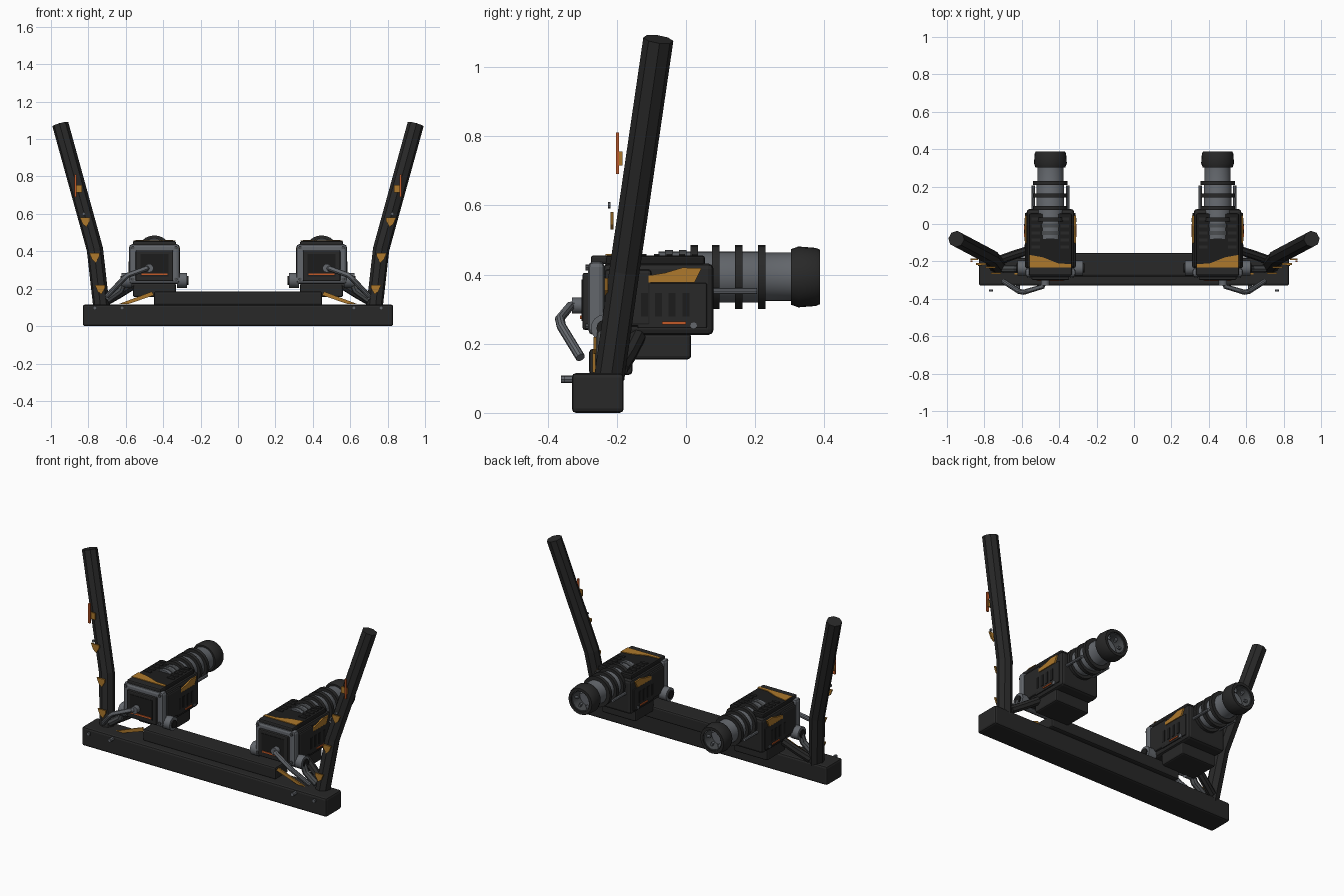
import bpy, bmesh, math
from mathutils import Vector

if "Cube" in bpy.data.objects:
    bpy.data.objects.remove(bpy.data.objects["Cube"])


def material(name, r, g, b):
    m = bpy.data.materials.new(name)
    m.use_nodes = True
    m.diffuse_color = (r, g, b, 1)
    m.node_tree.nodes["Principled BSDF"].inputs["Base Color"].default_value = (r, g, b, 1)
    return m


CHARCOAL = material("charcoal", .021, .021, .021)
BLACK = material("black", .012, .012, .012)
STEEL = material("steel", .125, .135, .15)
DARK_STEEL = material("dark steel", .07, .075, .08)
GOLD = material("gold", .42, .19, .025)
ORANGE = material("orange", .55, .1, .02)


def finish(name, bm, mat, smooth=False):
    bmesh.ops.recalc_face_normals(bm, faces=bm.faces)
    me = bpy.data.meshes.new(name)
    bm.to_mesh(me)
    bm.free()
    me.materials.append(mat)
    ob = bpy.data.objects.new(name, me)
    bpy.context.collection.objects.link(ob)
    if smooth:
        bpy.ops.object.select_all(action='DESELECT')
        ob.select_set(True)
        bpy.context.view_layer.objects.active = ob
        bpy.ops.object.shade_smooth_by_angle(angle=math.radians(35))
    return ob


def box(name, x, y, z, mat, bevel=0):
    """Box from (min, max) ranges on each axis."""
    bm = bmesh.new()
    bmesh.ops.create_cube(bm, size=1)
    for v in bm.verts:
        v.co = [(r[0] + r[1]) / 2 + c * abs(r[1] - r[0]) for r, c in zip((x, y, z), v.co)]
    if bevel:
        bmesh.ops.bevel(bm, geom=bm.edges[:], offset=bevel, segments=2, profile=.5, affect='EDGES')
    return finish(name, bm, mat)


def rod(name, a, b, r, mat, sides=12):
    a, b = Vector(a), Vector(b)
    bm = bmesh.new()
    bmesh.ops.create_cone(bm, cap_ends=True, segments=sides, radius1=r, radius2=r, depth=(b - a).length)
    q = (b - a).to_track_quat('Z', 'Y')
    for v in bm.verts:
        v.co = q @ v.co + (a + b) / 2
    return finish(name, bm, mat, sides > 8)


def pipe(name, path, r, mat, res):
    """Bent bar along a path, with 4 + 2 * res sides."""
    cu = bpy.data.curves.new(name + "_path", 'CURVE')
    cu.dimensions = '3D'
    cu.bevel_depth, cu.bevel_resolution, cu.use_fill_caps = r, res, True
    sp = cu.splines.new('POLY')
    sp.points.add(len(path) - 1)
    for p, co in zip(sp.points, path):
        p.co = (*co, 1)
    tmp = bpy.data.objects.new(name + "_path", cu)
    bm = bmesh.new()
    me = bpy.data.meshes.new_from_object(tmp)
    bm.from_mesh(me)
    bpy.data.objects.remove(tmp)
    bpy.data.meshes.remove(me)
    for f in bm.faces:
        f.smooth = False
    return finish(name, bm, mat, res > 2)


def plate(name, pts, push, mat):
    """Thin polygon pushed out along a vector."""
    bm = bmesh.new()
    f = bm.faces.new([bm.verts.new(p) for p in pts])
    ext = bmesh.ops.extrude_face_region(bm, geom=[f])["geom"]
    bmesh.ops.translate(bm, vec=push, verts=[e for e in ext if isinstance(e, bmesh.types.BMVert)])
    return finish(name, bm, mat)


def lathe(name, cx, cz, profile, mat, sides=24):
    """Closed (y, radius) profile turned round a lengthwise axis."""
    bm = bmesh.new()
    rings = []
    for i in range(sides):
        a = math.tau * i / sides
        rings.append([bm.verts.new((cx + r * math.cos(a), y, cz + r * math.sin(a))) for y, r in profile])
    n = len(profile)
    for i in range(sides):
        p, q = rings[i], rings[(i + 1) % sides]
        for j in range(n):
            k = (j + 1) % n
            bm.faces.new((p[j], p[k], q[k], q[j]))
    return finish(name, bm, mat, True)


# Base
box("base_beam", (-.83, .83), (-.33, -.18), (0, .115), CHARCOAL, .012)
box("upper_bar", (-.45, .45), (-.28, -.155), (.11, .185), CHARCOAL, .01)

for s, side in ((1, "left"), (-1, "right")):
    def X(a, b):
        return sorted((s * a, s * b))

    def name(part):
        return side + "_" + part

    def M(pts):
        return [(s * x, y, z) for x, y, z in pts]

    # Bent post with its floating markers
    pipe(name("post"), M([(.73, -.222, .1), (.765, -.178, .41), (.95, -.08, 1.08)]), .044, CHARCOAL, 2)
    for i, (x, y, z) in enumerate(((.71, -.268, .17), (.74, -.235, .34), (.79, -.218, .53))):
        plate(name("post_marker_%d" % i), M([(x, y, z + .035), (x + .02, y, z), (x + .04, y, z + .015),
              (x + .055, y, z + .05), (x, y, z + .05)]), (0, .009, 0), GOLD)
    box(name("post_tag"), X(.835, .875), (-.193, -.184), (.715, .755), GOLD)
    box(name("post_light"), X(.863, .875), (-.203, -.194), (.69, .81), ORANGE)
    rod(name("post_stud"), M([(.825, -.225, .6)])[0], M([(.825, -.218, .6)])[0], .009, STEEL, 8)
    for i, x in enumerate((.62, .765)):
        rod(name("base_bolt_%d" % i), (s * x, -.362, .097), (s * x, -.328 if i == 0 else -.35, .097),
            .011, STEEL, 8)

    # Struts from the post foot to the housing
    pipe(name("lower_strut"), M([(.71, -.19, .13), (.64, -.165, .17), (.56, -.14, .22)]), .024, CHARCOAL, 2)
    pipe(name("side_strut"), M([(.70, -.24, .14), (.63, -.24, .19), (.61, -.24, .24)]), .02, DARK_STEEL, 2)
    plate(name("gold_brace"), M([(.64, -.27, .117), (.59, -.27, .117), (.45, -.27, .165), (.46, -.27, .185)]),
          (0, .009, 0), GOLD)

    # Housing
    c = .447
    box(name("housing"), X(c - .127, c + .127), (-.24, .08), (.225, .432), CHARCOAL, .016)
    box(name("housing_collar"), X(c - .137, c + .137), (-.235, -.10), (.25, .415), CHARCOAL, .01)
    box(name("top_plate"), X(c - .115, c + .115), (-.235, .055), (.425, .455), BLACK, .008)
    box(name("lower_block"), X(c - .115, c + .115), (-.165, .015), (.155, .23), CHARCOAL, .01)
    box(name("front_frame"), X(c - .135, c + .135), (-.283, -.235), (.225, .438), STEEL, .016)
    box(name("front_hood"), X(c - .115, c + .115), (-.275, -.225), (.43, .455), CHARCOAL, .007)
    box(name("front_panel"), X(c - .1, c + .1), (-.299, -.275), (.24, .405), CHARCOAL, .006)
    box(name("front_panel_inner"), X(c - .075, c + .075), (-.302, -.295), (.265, .385), BLACK)
    box(name("front_light"), X(c - .07, c + .07), (-.306, -.3), (.272, .281), ORANGE)
    for dx in (-.1, .1):
        tag = "outer" if dx > 0 else "inner"
        for z in (.25, .42):
            rod(name("front_bolt_%s_%d" % (tag, z * 100)), (s * (c + dx * 1.15), -.29, z),
                (s * (c + dx * 1.15), -.28, z), .009, DARK_STEEL, 8)

    # Gold flash on the roof and cooling ribs behind it
    plate(name("roof_flash"), M([(c + .112, -.233, .455), (c + .112, -.165, .455), (c + .04, -.178, .455),
          (c - .04, -.21, .455), (c - .112, -.215, .455), (c - .112, -.233, .455)]), (0, 0, .004), GOLD)
    for i in range(5):
        y = -.13 + i * .037
        for d in (-1, 1):
            box(name("roof_rib_%d_%s" % (i, "a" if d < 0 else "b")),
                X(c + d * .055, c + d * .1), (y, y + .016), (.452, .46), CHARCOAL)

    # Details on both flanks
    for d, tag in ((1, "outer"), (-1, "inner")):
        w = c + d * .127
        box(name(tag + "_flank_panel"), X(w, w + d * .008), (-.14, .06), (.245, .375), CHARCOAL, .003)
        for i in range(4):
            y = -.13 + i * .04
            box(name("%s_vent_%d" % (tag, i)), X(w + d * .004, w + d * .011), (y, y + .02),
                (.278, .346), BLACK)
        box(name(tag + "_flank_light"), X(w, w + d * .013), (-.07, .0), (.256, .264), ORANGE)
        plate(name(tag + "_flank_flash"), M([(w, -.17, .377), (w, .025, .377), (w, .045, .418),
              (w, -.01, .42), (w, -.06, .405), (w, -.12, .395)]), (s * d * .0095, 0, 0), GOLD)
        rod(name(tag + "_flank_bolt"), (s * w, .022, .252), (s * (w + d * .012), .022, .252), .01, STEEL, 8)
        # Pivot lug
        rod(name(tag + "_pivot"), (s * (c + d * .12), -.235, .245), (s * (c + d * .175), -.235, .245), .04, STEEL, 16)
        rod(name(tag + "_pivot_cap"), (s * (c + d * .17), -.235, .245), (s * (c + d * .182), -.235, .245),
            .024, BLACK, 12)
        # Rod beside the barrel
        g = c + d * .092
        rod(name(tag + "_barrel_rod"), (s * g, .06, .352), (s * g, .205, .352), .009, STEEL, 8)

    # Barrel
    bz = .393
    lathe(name("barrel"), s * c, bz, [(-.08, .001), (-.08, .074), (.21, .074), (.22, .07), (.31, .07),
          (.31, .001)], STEEL)
    for i, y in enumerate((-.06, -.02, .013, .075, .142, .208)):
        r = .078 if i < 2 else .092
        lathe(name("barrel_ring_%d" % i), s * c, bz, [(y, .06), (y, r), (y + .022, r), (y + .022, .06)],
              DARK_STEEL if i < 2 else CHARCOAL)
    lathe(name("muzzle"), s * c, bz, [(.303, .066), (.303, .08), (.325, .088), (.375, .084), (.387, .079),
          (.387, .062), (.303, .058)], CHARCOAL)
    lathe(name("muzzle_lining"), s * c, bz, [(.305, .057), (.305, .063), (.38, .063), (.38, .057)], DARK_STEEL)
    for i in range(6):
        a = math.tau * i / 6
        u = Vector((math.cos(a), 0, math.sin(a)))
        o = Vector((s * c, .35, bz))
        rod(name("muzzle_fin_%d" % i), o + u * .035, o + u * .06, .009, STEEL, 6)

    # Crank handle
    rod(name("crank_boss"), (s * .475, -.33, .31), (s * .475, -.295, .31), .023, STEEL, 14)
    pipe(name("crank"), M([(.475, -.3, .31), (.49, -.335, .308), (.59, -.365, .272), (.615, -.36, .25),
         (.70, -.305, .16)]), .014, STEEL, 3)
